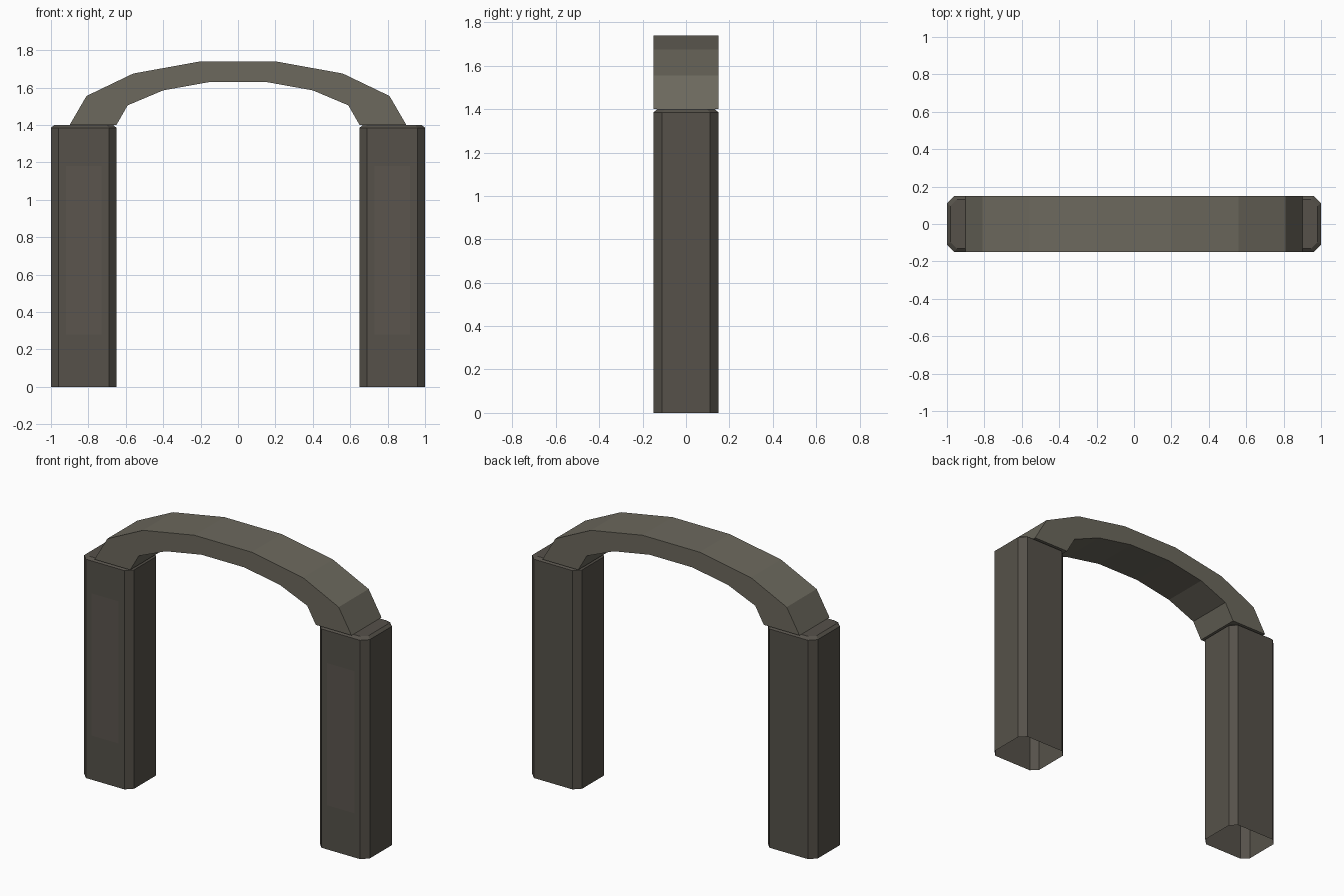
import bpy, bmesh

if "Cube" in bpy.data.objects:
    bpy.data.objects.remove(bpy.data.objects["Cube"])


def material(name, rgb):
    m = bpy.data.materials.new(name)
    m.diffuse_color = (*rgb, 1)
    m.use_nodes = True
    m.node_tree.nodes["Principled BSDF"].inputs["Base Color"].default_value = m.diffuse_color
    return m


PILLAR = material("dark_stone", (0.092, 0.083, 0.068))
PANEL = material("panel_stone", (0.104, 0.091, 0.076))
ARCH = material("light_stone", (0.15, 0.14, 0.11))


def make_object(name, bm, mat):
    bmesh.ops.recalc_face_normals(bm, faces=bm.faces)
    mesh = bpy.data.meshes.new(name)
    bm.to_mesh(mesh)
    bm.free()
    mesh.materials.append(mat)
    ob = bpy.data.objects.new(name, mesh)
    bpy.context.collection.objects.link(ob)
    return ob


def octagon(bm, hx, hy, cut, z, cx):
    pts = [(hx, hy - cut), (hx - cut, hy), (cut - hx, hy), (-hx, hy - cut),
           (-hx, cut - hy), (cut - hx, -hy), (hx - cut, -hy), (hx, cut - hy)]
    return [bm.verts.new((cx + x, y, z)) for x, y in pts]


def bridge(bm, a, b):
    n = len(a)
    for i in range(n):
        j = (i + 1) % n
        bm.faces.new((a[i], a[j], b[j], b[i]))


# Chamfered pillars, open underneath, each with a front panel
for side, sx in (("left", -1), ("right", 1)):
    cx = sx * 0.825
    bm = bmesh.new()
    rings = [octagon(bm, 0.175, 0.15, 0.04, 0, cx),
             octagon(bm, 0.175, 0.15, 0.04, 1.385, cx),
             octagon(bm, 0.157, 0.132, 0.035, 1.4, cx)]
    for a, b in zip(rings, rings[1:]):
        bridge(bm, a, b)
    bm.faces.new(rings[-1])
    make_object(f"{side}_pillar", bm, PILLAR)

    bm = bmesh.new()
    bm.faces.new([bm.verts.new((cx + x, -0.151, z)) for x, z in
                  ((-0.095, 0.28), (0.095, 0.28), (0.095, 1.18), (-0.095, 1.18))])
    panel = make_object(f"{side}_front_panel", bm, PANEL)
    if panel.data.polygons[0].normal.y > 0:
        panel.data.flip_normals()

# Faceted arch: half profile of outer and inner points, mirrored across x
outer = [(0.9, 1.4), (0.81, 1.555), (0.56, 1.675), (0.2, 1.74)]
inner = [(0.65, 1.4), (0.59, 1.505), (0.4, 1.585), (0.15, 1.63)]


def mirrored(half):
    return half + [(-x, z) for x, z in reversed(half)]


bm = bmesh.new()
sections = []
for (ox, oz), (ix, iz) in zip(mirrored(outer), mirrored(inner)):
    sections.append([bm.verts.new(p) for p in
                     ((ox, -0.15, oz), (ox, 0.15, oz), (ix, 0.15, iz), (ix, -0.15, iz))])
for a, b in zip(sections, sections[1:]):
    bridge(bm, a, b)
for end in (sections[0], sections[-1]):
    bm.faces.new(end)
make_object("arch", bm, ARCH)
